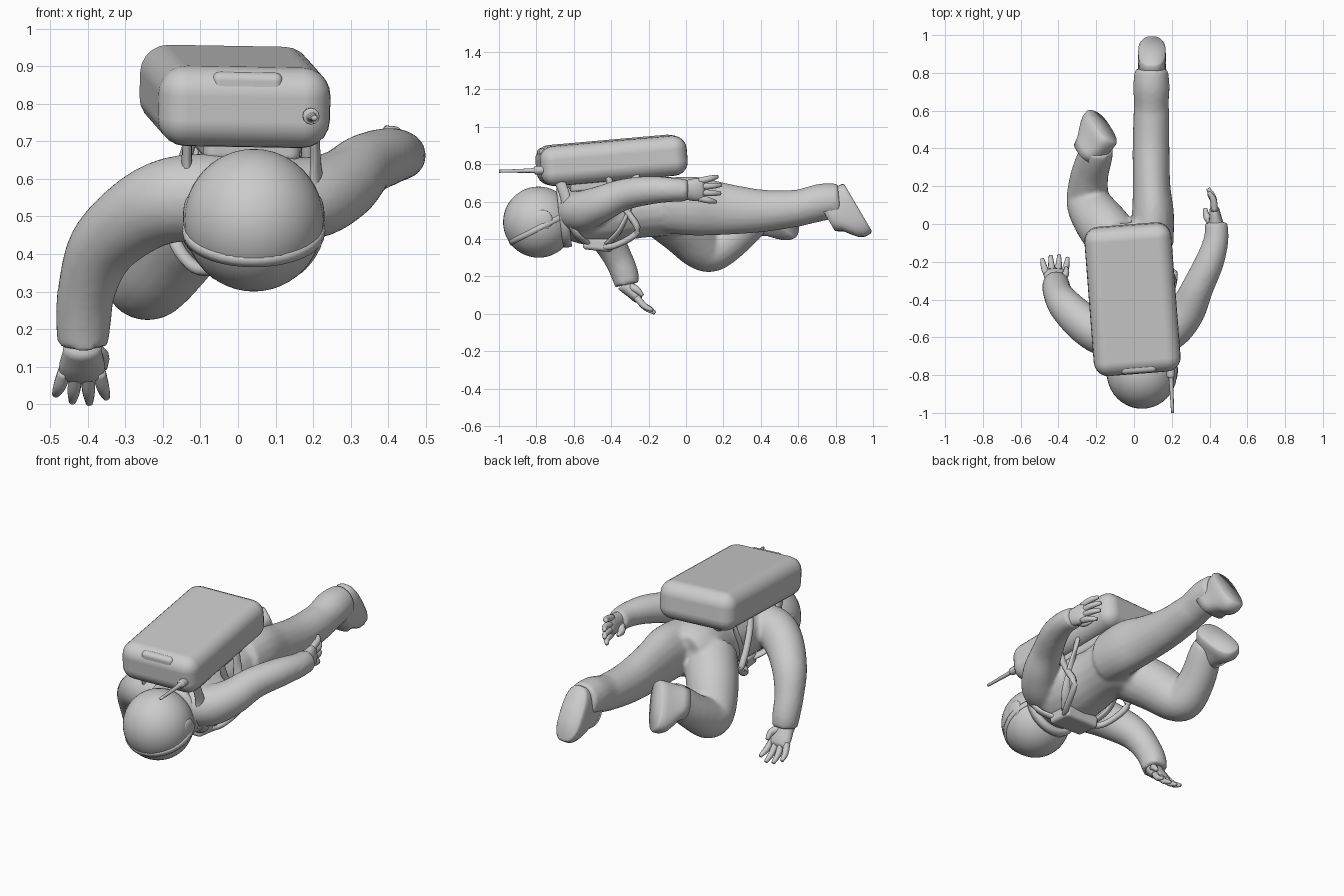
import bpy, bmesh
from math import sin, cos, pi, radians
from mathutils import Vector, Matrix

if "Cube" in bpy.data.objects:
    bpy.data.objects.remove(bpy.data.objects["Cube"])


def finish(name, bm):
    bmesh.ops.recalc_face_normals(bm, faces=bm.faces)
    me = bpy.data.meshes.new(name)
    bm.to_mesh(me)
    bm.free()
    for p in me.polygons:
        p.use_smooth = True
    ob = bpy.data.objects.new(name, me)
    bpy.context.collection.objects.link(ob)
    return ob


def skin_rings(bm, rings):
    n = len(rings[0])
    vs = [[bm.verts.new(p) for p in r] for r in rings]
    for a, b in zip(vs, vs[1:]):
        for i in range(n):
            bm.faces.new((a[i], a[(i + 1) % n], b[(i + 1) % n], b[i]))
    bm.faces.new(vs[0][::-1])
    bm.faces.new(vs[-1])


def loft(bm, pts, n=20, steps=5):
    """Smooth tube through (x, y, z, side radius[, up radius])."""
    P = [Vector(p if len(p) == 5 else (*p, p[3])) for p in pts]
    P = [P[0] * 2 - P[1]] + P + [P[-1] * 2 - P[-2]]
    S = []
    for i in range(1, len(P) - 2):
        a, b, c, d = P[i - 1:i + 3]
        for k in range(steps):
            t = k / steps
            S.append(0.5 * (2 * b + (c - a) * t + (2 * a - 5 * b + 4 * c - d) * t * t
                            + (3 * b - a - 3 * c + d) * t ** 3))
    S.append(P[-2])
    rings = []
    for i, s in enumerate(S):
        t = (S[min(i + 1, len(S) - 1)] - S[max(i - 1, 0)]).to_3d().normalized()
        side = t.cross(Vector((0.02, 0, 1))).normalized()
        up = side.cross(t)
        c = s.to_3d()
        rings.append([c + side * s[3] * cos(2 * pi * k / n) + up * s[4] * sin(2 * pi * k / n)
                      for k in range(n)])
    skin_rings(bm, rings)


def tube(name, *paths, n=12):
    bm = bmesh.new()
    for p in paths:
        loft(bm, p, n)
    return finish(name, bm)


def box(name, loc, size, rot=(0, 0, 0), bevel=0.02):
    bm = bmesh.new()
    bmesh.ops.create_cube(bm, size=1)
    bmesh.ops.scale(bm, vec=size, verts=bm.verts)
    ob = finish(name, bm)
    ob.location, ob.rotation_euler = loc, rot
    m = ob.modifiers.new("bevel", 'BEVEL')
    m.width, m.segments, m.harden_normals = bevel, 5, True
    return ob


# One-piece suit: torso, legs and arms fused together
suit = bmesh.new()
loft(suit, [(.04, -.67, .51, .12, .12), (.04, -.58, .53, .175, .16), (.04, -.42, .545, .18, .17),
            (.03, -.25, .56, .165, .155), (.02, -.1, .575, .17, .16), (.02, .0, .57, .13, .13)])
loft(suit, [(.09, -.1, .58, .12, .15), (.1, .05, .575, .112, .158), (.093, .2, .56, .1, .14),
            (.09, .4, .55, .098, .115), (.092, .58, .563, .095, .1), (.092, .64, .575, .092, .098),
            (.092, .73, .597, .097, .1), (.092, .82, .605, .088, .092)])
loft(suit, [(-.06, -.14, .55, .14), (-.155, -.02, .46, .14), (-.225, .08, .36, .125), (-.245, .15, .34, .112),
            (-.235, .26, .41, .1), (-.205, .36, .5, .092), (-.195, .41, .54, .085)])
loft(suit, [(.1, -.6, .55, .11), (.2, -.55, .55, .11), (.28, -.46, .585, .098), (.335, -.34, .635, .085),
            (.4, -.2, .66, .077), (.435, -.08, .663, .066), (.435, .01, .66, .06)])
loft(suit, [(-.05, -.6, .55, .12), (-.17, -.58, .545, .115), (-.265, -.525, .505, .105), (-.36, -.435, .42, .092),
            (-.402, -.37, .31, .078), (-.412, -.33, .22, .074), (-.412, -.315, .155, .068)])
suit = finish("suit_body", suit)
m = suit.modifiers.new("fuse", 'REMESH')
m.mode, m.voxel_size, m.use_smooth_shade = 'VOXEL', 0.013, True
m = suit.modifiers.new("soften", 'SMOOTH')
m.factor, m.iterations = 0.5, 5


# Boots: stacked rounded footprints from the sole up to the ankle
def boot(name, heel, toe, out):
    heel, toe = Vector(heel), Vector(toe)
    f = (toe - heel).normalized()
    L = (toe - heel).length
    out = Vector(out)
    up = -(out - f * out.dot(f)).normalized()
    side = f.cross(up)
    rings = []
    for h, c, hl, w in [(0, .5, .47, .065), (.012, .5, .5, .073), (.045, .5, .5, .074), (.075, .48, .47, .073),
                        (.1, .44, .42, .074), (.13, .38, .35, .077), (.17, .35, .3, .08)]:
        ring = []
        for k in range(28):
            ca, sa = cos(2 * pi * k / 28), sin(2 * pi * k / 28)
            ce = abs(ca) ** .75 * (1 if ca > 0 else -1)
            se = abs(sa) ** .75 * (1 if sa > 0 else -1)
            ring.append(heel + f * L * (c + hl * ce) + up * h + side * w * se)
        rings.append(ring)
    bm = bmesh.new()
    skin_rings(bm, rings)
    return finish(name, bm)


boot("straight_leg_boot", (.095, .842, .70), (.095, .998, .435), (0, .85, .52))
boot("bent_leg_boot", (-.115, .435, .63), (-.215, .605, .425), (.55, .7, .35))


# Gloves: flattened palm, four spread fingers and a thumb
def glove(name, wrist, d, side, thumb, curl):
    w, d, s = Vector(wrist), Vector(d).normalized(), Vector(side).normalized()
    th, cu = Vector(thumb), Vector(curl)
    bm = bmesh.new()
    nrm = d.cross(s)
    rings = []
    for u, a, b in [(-.03, .05, .045), (.0, .052, .04), (.04, .06, .032), (.08, .062, .026), (.1, .05, .014)]:
        rings.append([w + d * u + s * a * cos(k * pi / 8) + nrm * b * sin(k * pi / 8) for k in range(16)])
    skin_rings(bm, rings)
    for i, ln in enumerate((.09, .115, .12, .1)):
        o = (i - 1.5) * .03
        a = w + d * .07 + s * o
        b = a + d * ln * .6 + s * o * .3
        c = a + d * ln + s * o * .5 + cu * .02
        loft(bm, [(*a, .019), (*b, .017), (*c, .01)], 10, 4)
    a = w + d * .01 + th * .03
    loft(bm, [(*a, .024), (*(a + d * .03 + th * .03), .019), (*(a + d * .075 + th * .035), .01)], 10, 4)
    finish(name, bm)


glove("raised_arm_glove", (.435, .0, .662), (-.12, 1, .02), (0, 0, 1), (-.75, 0, -.6), (-1, 0, 0))
glove("lowered_arm_glove", (-.415, -.31, .14), (-.02, .66, -.75), (1, 0, 0), (.9, .35, .3), (0, 1, .3))

# Helmet with tilted visor rim, ear discs and neck ring
C = Vector((.042, -.788, .49))
bm = bmesh.new()
bmesh.ops.create_uvsphere(bm, u_segments=40, v_segments=24, radius=.19, matrix=Matrix.Translation(C))
bmesh.ops.scale(bm, vec=(.98, 1, 1), verts=bm.verts, space=Matrix.Translation(-C))
finish("helmet", bm)


def ring(name, loc, axis, R, depth, thick, n=40):
    q = Vector(axis).to_track_quat('Z', 'Y')
    bm = bmesh.new()
    prof = [(R - thick, -depth), (R + thick * .7, -depth), (R + thick, 0), (R + thick * .7, depth), (R - thick, depth)]
    loops = []
    for k in range(n):
        a = 2 * pi * k / n
        loops.append([bm.verts.new(Vector(loc) + q @ Vector((r * cos(a), r * sin(a), z))) for r, z in prof])
    for k in range(n):
        A, B = loops[k], loops[(k + 1) % n]
        for j in range(5):
            bm.faces.new((A[j], B[j], B[(j + 1) % 5], A[(j + 1) % 5]))
    finish(name, bm)


axis = Vector((0, .45, -.89)).normalized()
ring("visor_rim", C + axis * .03, axis, .183, .015, .008)
ring("neck_ring", (.04, -.652, .515), (0, 1, .12), .145, .024, .018)
for sx in (-1, 1):
    bm = bmesh.new()
    bmesh.ops.create_uvsphere(bm, u_segments=20, v_segments=12, radius=.055)
    bmesh.ops.scale(bm, vec=(.3, 1, 1), verts=bm.verts)
    bmesh.ops.translate(bm, vec=C + Vector((sx * .172, .02, .01)), verts=bm.verts)
    finish("ear_disc", bm)

# Life support backpack, slightly tilted, with top panel, end pocket and mount
tilt = (radians(5), radians(1), radians(4.5))
box("backpack", (-.008, -.398, .82), (.46, .79, .215), tilt, .075)
box("backpack_panel", (.013, -.62, .892), (.21, .2, .03), tilt, .012)
box("backpack_end_pocket", (.025, -.765, .855), (.19, .05, .06), tilt, .022)
box("backpack_mount", (.02, -.38, .705), (.26, .5, .09), tilt, .03)

# Antenna with thick base
tube("antenna", [(.193, -.76, .768, .022), (.195, -.805, .767, .022), (.196, -.82, .766, .013),
                 (.2, -.9, .764, .01), (.204, -1.0, .762, .008)])

# Chest control box and harness straps
box("chest_box", (.035, -.47, .372), (.22, .16, .07), (radians(-6), 0, 0), .02)
for sx in (-1, 1):
    X = lambda o: .035 + sx * o
    tube("shoulder_strap", [(X(.17), -.68, .72, .012, .028), (X(.172), -.65, .64, .014, .028),
                            (X(.175), -.63, .54, .014, .028), (X(.155), -.59, .43, .028, .014),
                            (X(.08), -.52, .37, .026, .014)])
    # Air hoses looping from the chest box back to the pack
    k = 1 if sx < 0 else .85
    tube("air_hose", [(X(.08), -.46, .36, .017), (X(.15 * k), -.38, .365, .017), (X(.205 * k), -.26, .44, .018),
                      (X(.205 * k), -.31, .54, .018), (X(.18 * k), -.38, .64, .018), (X(.15), -.42, .74, .017)])
    tube("side_strap", [(X(.1), -.42, .375, .024, .012), (X(.15), -.36, .44, .024, .012),
                        (X(.165), -.31, .54, .024, .012), (X(.16), -.28, .64, .024, .012),
                        (X(.14), -.27, .75, .024, .012)])
